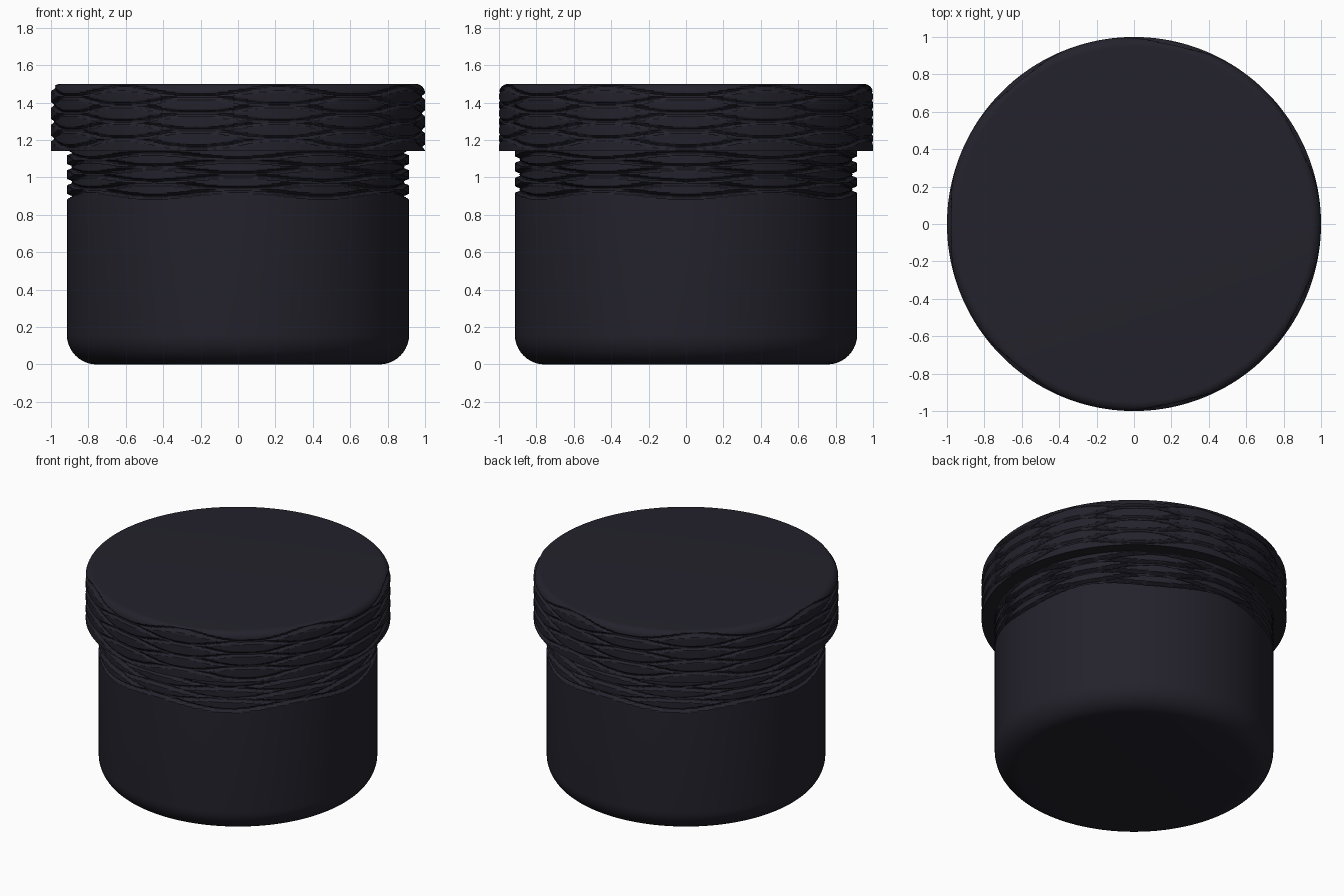
import bpy
import bmesh
from math import sin, cos, pi, radians

if "Cube" in bpy.data.objects:
    bpy.data.objects.remove(bpy.data.objects["Cube"], do_unlink=True)

SEGMENTS = 252

charcoal = bpy.data.materials.new("charcoal")
charcoal.use_nodes = True
COLOUR = (0.017, 0.016, 0.025, 1)
charcoal.diffuse_color = COLOUR
charcoal.node_tree.nodes["Principled BSDF"].inputs["Base Color"].default_value = COLOUR


def arc(r, z, radius, start, end, steps=10):
    """Quarter-round profile points as (radius, height)."""
    angles = [radians(start + (end - start) * i / steps) for i in range(steps + 1)]
    return [(r + radius * cos(a), z + radius * sin(a)) for a in angles]


def wall(r, low, high, step=0.006):
    """Finely divided upright wall, so that grooves can be pressed in."""
    count = round((high - low) / step)
    return [(r, low + (high - low) * i / count) for i in range(count + 1)]


def wavy_grooves(waves, heights, swing, width, depth):
    """Criss-crossing wavy grooves: each wave is opposite to the one before."""
    def cut(angle, z):
        deepest = 0
        for i, h in enumerate(heights):
            sign = -1 if i % 2 == 0 else 1
            distance = abs(z - h - sign * swing * cos(waves * angle))
            deepest = max(deepest, min(1, 1.5 * (1 - distance / width)))
        return depth * deepest
    return cut


def lathe(name, profile, cut, groove_low, groove_high):
    """Revolve a profile, pressing grooves into the given height range."""
    bm = bmesh.new()
    rings = []
    for r, z in profile:
        ring = []
        for s in range(SEGMENTS):
            a = 2 * pi * s / SEGMENTS
            d = cut(a, z) if groove_low <= z <= groove_high else 0
            ring.append(bm.verts.new(((r - d) * cos(a), (r - d) * sin(a), z)))
        rings.append(ring)
    for low, high in zip(rings, rings[1:]):
        for s in range(SEGMENTS):
            t = (s + 1) % SEGMENTS
            bm.faces.new((low[s], low[t], high[t], high[s]))
    bm.faces.new(rings[0][::-1])
    bm.faces.new(rings[-1])
    mesh = bpy.data.meshes.new(name)
    bm.to_mesh(mesh)
    bm.free()
    mesh.materials.append(charcoal)
    obj = bpy.data.objects.new(name, mesh)
    bpy.context.collection.objects.link(obj)
    bpy.ops.object.select_all(action="DESELECT")
    obj.select_set(True)
    bpy.context.view_layer.objects.active = obj
    bpy.ops.object.shade_smooth_by_angle(angle=radians(30))


# Jar body with rounded base and a grooved neck
neck_cut = wavy_grooves(6, [0.915 + 0.04 * i for i in range(6)], 0.018, 0.014, 0.028)
body_profile = arc(0.755, 0.16, 0.16, -90, 0) + wall(0.915, 0.87, 1.16)
lathe("jar_body", body_profile, neck_cut, 0.88, 1.2)

# Lid with rounded top edge and grooved grip
lid_cut = wavy_grooves(7, [1.455 - 0.045 * i for i in range(7)], 0.024, 0.014, 0.015)
lid_profile = wall(1.0, 1.14, 1.45) + arc(0.95, 1.45, 0.05, 0, 90)[1:]
lathe("lid", lid_profile, lid_cut, 1.145, 1.49)
